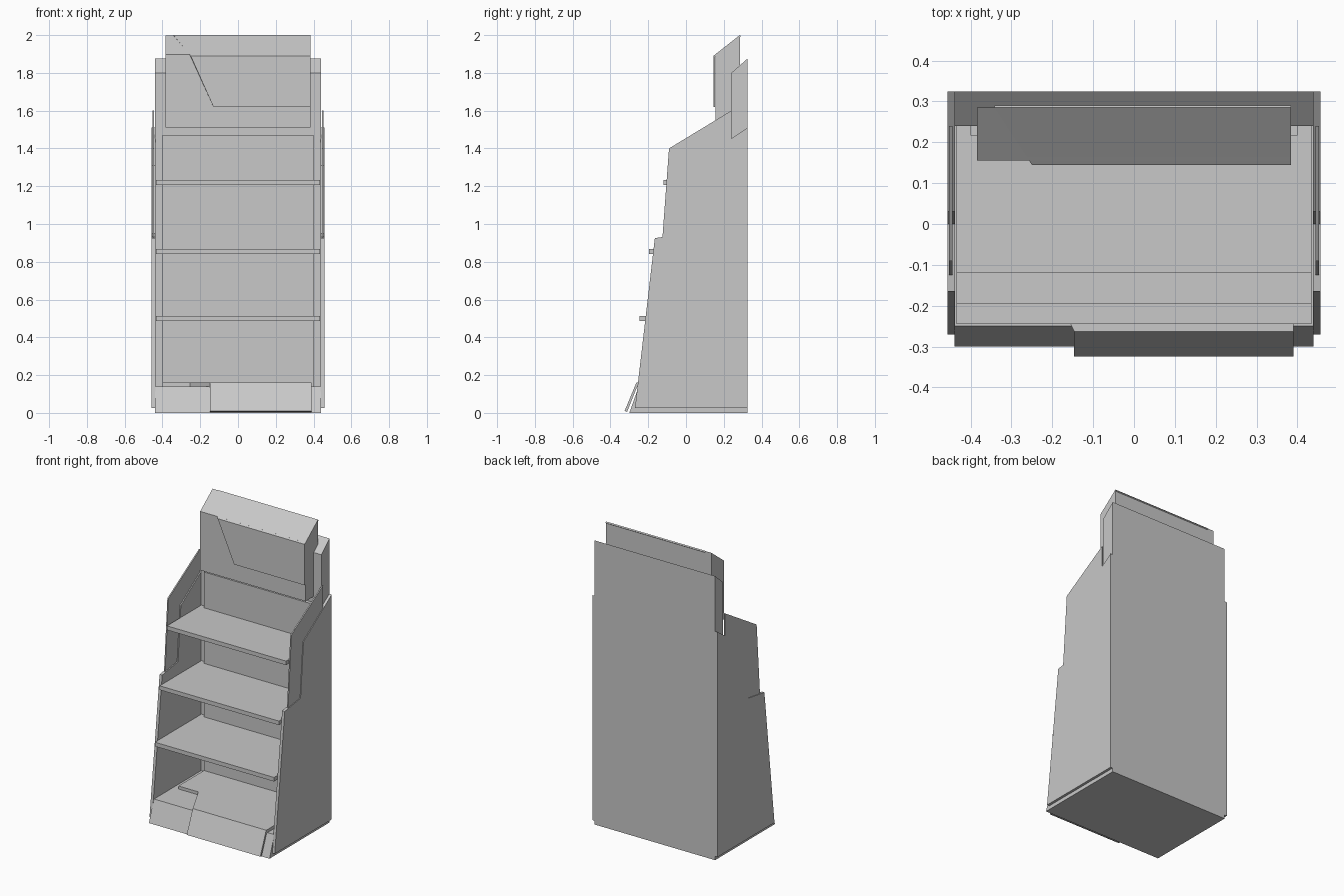
import bpy
import bmesh

cube = bpy.data.objects.get("Cube")
if cube:
    bpy.data.objects.remove(cube, do_unlink=True)

grey = bpy.data.materials.new("plain grey")
grey.use_nodes = True
COLOUR = (0.58, 0.58, 0.58, 1.0)
grey.diffuse_color = COLOUR
grey.node_tree.nodes["Principled BSDF"].inputs["Base Color"].default_value = COLOUR


def prism(name, outline, start, end, axis="X"):
    """Extrude a 2D outline along one axis; the outline uses the other two axes in order."""
    place = {
        "X": lambda p, d: (d, p[0], p[1]),
        "Y": lambda p, d: (p[0], d, p[1]),
        "Z": lambda p, d: (p[0], p[1], d),
    }[axis]
    bm = bmesh.new()
    face = bm.faces.new([bm.verts.new(place(p, start)) for p in outline])
    moved = bmesh.ops.extrude_face_region(bm, geom=[face])["geom"]
    shift = place((0, 0), end - start)
    bmesh.ops.translate(bm, vec=shift, verts=[v for v in moved if isinstance(v, bmesh.types.BMVert)])
    bmesh.ops.recalc_face_normals(bm, faces=bm.faces)
    mesh = bpy.data.meshes.new(name)
    bm.to_mesh(mesh)
    bm.free()
    mesh.materials.append(grey)
    obj = bpy.data.objects.new(name, mesh)
    bpy.context.collection.objects.link(obj)
    return obj


def box(name, x0, x1, y0, y1, z0, z1):
    return prism(name, [(y0, z0), (y1, z0), (y1, z1), (y0, z1)], x0, x1)


# Base with a leaning front, and the tall back with a sloped top
prism("base", [(-0.30, 0), (0.325, 0), (0.325, 0.14), (-0.25, 0.14)], -0.44, 0.44)
prism("back_panel", [(0.24, 0.14), (0.325, 0.14), (0.325, 1.875), (0.24, 1.80)], -0.44, 0.44)
box("back_liner", -0.40, 0.40, 0.217, 0.24, 0.14, 1.47)

# Stepped side walls, each holding a thin taller insert
WALL = [(-0.27, 0.025), (0.325, 0.025), (0.325, 1.51), (0.03, 1.31),
        (0.0, 0.95), (-0.165, 0.925)]
INSERT = [(-0.125, 0.925), (0.24, 0.925), (0.24, 1.60), (-0.09, 1.40)]
for side, s in (("left", 1), ("right", -1)):
    prism(side + "_wall", WALL, s * 0.438, s * 0.457)
    prism(side + "_wall_insert", INSERT, s * 0.445, s * 0.453)

# Shelves, deeper towards the bottom
for label, front, z in (("lower", -0.245, 0.487), ("middle", -0.195, 0.84), ("upper", -0.12, 1.207)):
    box(label + "_shelf", -0.435, 0.435, front, 0.24, z, z + 0.027)

# Floor mat with a diagonal cut, and the leaning plate in front of it
prism("floor_mat", [(-0.40, -0.05), (-0.255, -0.05), (-0.147, -0.262), (0.39, -0.262),
                    (0.39, 0.22), (-0.40, 0.22)], 0.138, 0.16, "Z")
prism("front_plate", [(-0.325, 0.01), (-0.312, 0.005), (-0.252, 0.155), (-0.263, 0.16)],
      -0.147, 0.39)

# Header box with a sloped top
prism("header", [(0.155, 1.51), (0.285, 1.51), (0.285, 1.998), (0.155, 1.898)], -0.385, 0.385)

# Header face plate, cut diagonally on one side and folded over the slope
bm = bmesh.new()
rows = [(-0.13, 0.145, 1.62), (-0.25, 0.145, 1.89), (-0.342, 0.285, 2.0)]
pairs = [(bm.verts.new((x, y, z)), bm.verts.new((0.385, y, z))) for x, y, z in rows]
for (a, b), (c, d) in zip(pairs, pairs[1:]):
    bm.faces.new((a, b, d, c))
bmesh.ops.recalc_face_normals(bm, faces=bm.faces)
mesh = bpy.data.meshes.new("header_face_plate")
bm.to_mesh(mesh)
bm.free()
mesh.materials.append(grey)
plate = bpy.data.objects.new("header_face_plate", mesh)
bpy.context.collection.objects.link(plate)
thick = plate.modifiers.new("thickness", "SOLIDIFY")
thick.thickness = 0.009
thick.offset = -1 if mesh.polygons[0].normal.y < 0 else 1
